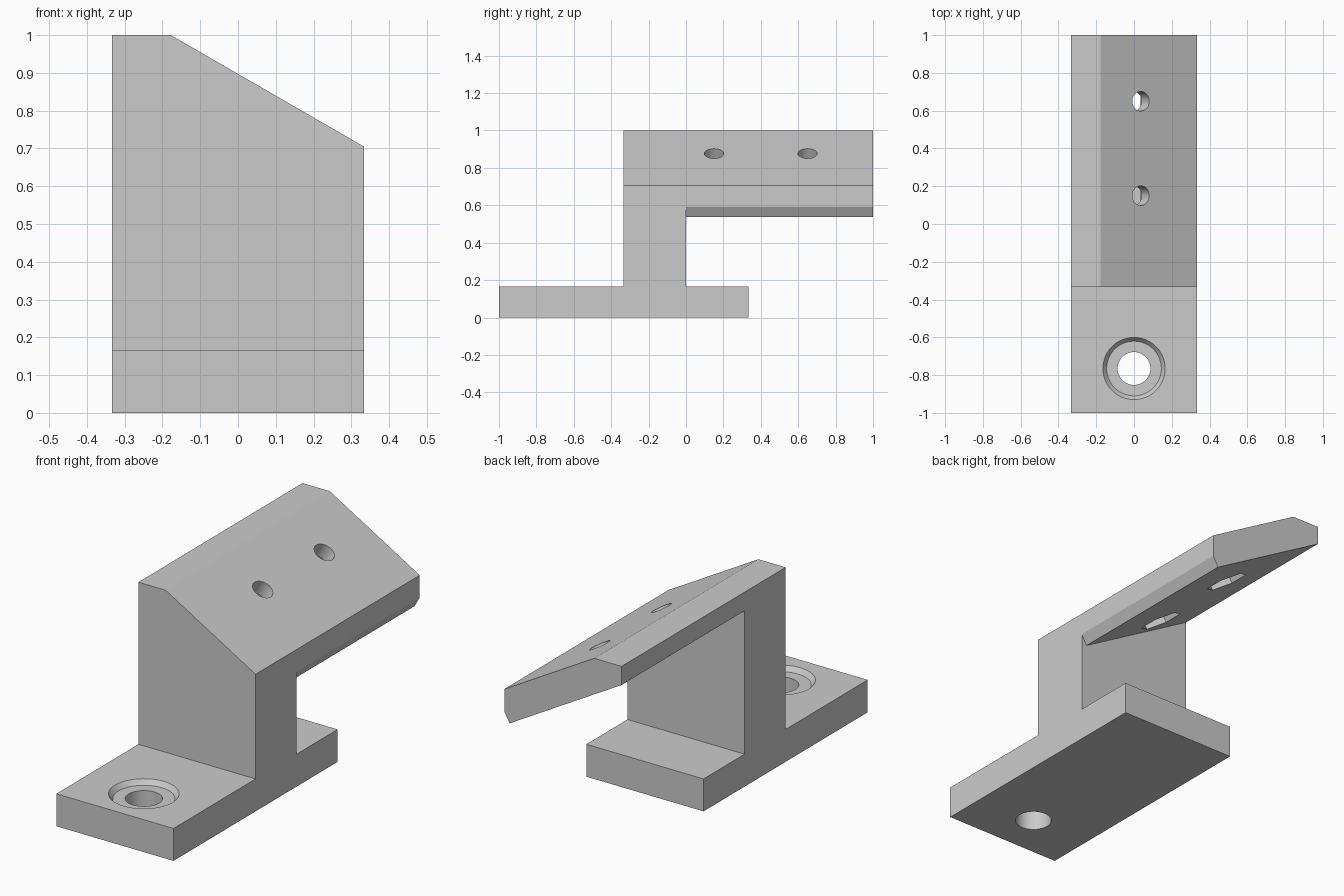
import bpy, bmesh
from math import sin, cos, pi, radians
from mathutils import Matrix

if "Cube" in bpy.data.objects:
    bpy.data.objects.remove(bpy.data.objects["Cube"], do_unlink=True)

grey = bpy.data.materials.new("plain grey")
grey.use_nodes = True
grey.diffuse_color = (0.6, 0.6, 0.6, 1)
grey.node_tree.nodes["Principled BSDF"].inputs["Base Color"].default_value = (0.6, 0.6, 0.6, 1)

W = 1 / 3          # half width
BASE = 1 / 6       # base thickness
TILT = radians(30)


def finish(bm, name):
    bmesh.ops.recalc_face_normals(bm, faces=bm.faces)
    mesh = bpy.data.meshes.new(name)
    bm.to_mesh(mesh)
    bm.free()
    mesh.materials.append(grey)
    obj = bpy.data.objects.new(name, mesh)
    bpy.context.collection.objects.link(obj)
    return obj


def prism(name, profile, y0, y1):
    """Extrude an x-z outline along y."""
    bm = bmesh.new()
    face = bm.faces.new([bm.verts.new((x, y0, z)) for x, z in profile])
    out = bmesh.ops.extrude_face_region(bm, geom=[face])["geom"]
    verts = [v for v in out if isinstance(v, bmesh.types.BMVert)]
    bmesh.ops.translate(bm, verts=verts, vec=(0, y1 - y0, 0))
    return finish(bm, name)


def lathe(name, stack, sides, matrix):
    """Closed solid of (radius, height) rings, with a corner towards +y."""
    bm = bmesh.new()
    angles = [2 * pi * i / sides for i in range(sides)]
    rings = [[bm.verts.new(matrix @ Matrix.Translation((r * sin(a), r * cos(a), h)).translation)
              for a in angles] for r, h in stack]
    for low, high in zip(rings, rings[1:]):
        for i in range(sides):
            j = (i + 1) % sides
            bm.faces.new((low[i], low[j], high[j], high[i]))
    bm.faces.new(rings[0])
    bm.faces.new(rings[-1])
    return finish(bm, name)


def combine(target, tool, operation):
    mod = target.modifiers.new("combine", "BOOLEAN")
    mod.operation, mod.solver, mod.object = operation, "EXACT", tool
    bpy.context.view_layer.objects.active = target
    bpy.ops.object.modifier_apply(modifier=mod.name)
    bpy.data.objects.remove(tool, do_unlink=True)


# Foot, upright stem and tilted mounting plate
bracket = prism("angled_bracket", [(-W, 0), (W, 0), (W, BASE), (-W, BASE)], -1, W)
stem = prism("stem", [(-W, 0.1), (W, 0.1), (W, 0.65), (-W, 0.95)], -W, 0)
plate = prism("plate", [(-W, 0.904), (-W, 1), (-0.178, 1), (W, 0.705),
                        (W, 0.59), (0.303, 0.537)], -W, 1)
combine(bracket, stem, "UNION")
combine(bracket, plate, "UNION")

# Recessed screw hole in the foot
foot_hole = lathe("foot_hole", [(0.087, -0.1), (0.087, 0.142), (0.145, 0.142), (0.185, 0.192)],
                  48, Matrix.Translation((0, -0.765, 0)))
combine(bracket, foot_hole, "DIFFERENCE")

# Tilted screw holes with hexagonal nut pockets underneath
for y in (0.15, 0.65):
    place = Matrix.Translation((0.036, y, 0.877)) @ Matrix.Rotation(TILT, 4, "Y")
    combine(bracket, lathe("screw_hole", [(0.052, -0.3), (0.052, 0.1)], 32, place), "DIFFERENCE")
    combine(bracket, lathe("nut_pocket", [(0.105, -0.3), (0.105, -0.08)], 6, place), "DIFFERENCE")

# Smooth hole walls, sharp everywhere else
bpy.ops.object.select_all(action="DESELECT")
bracket.select_set(True)
bpy.context.view_layer.objects.active = bracket
bpy.ops.object.shade_smooth_by_angle(angle=radians(25))
